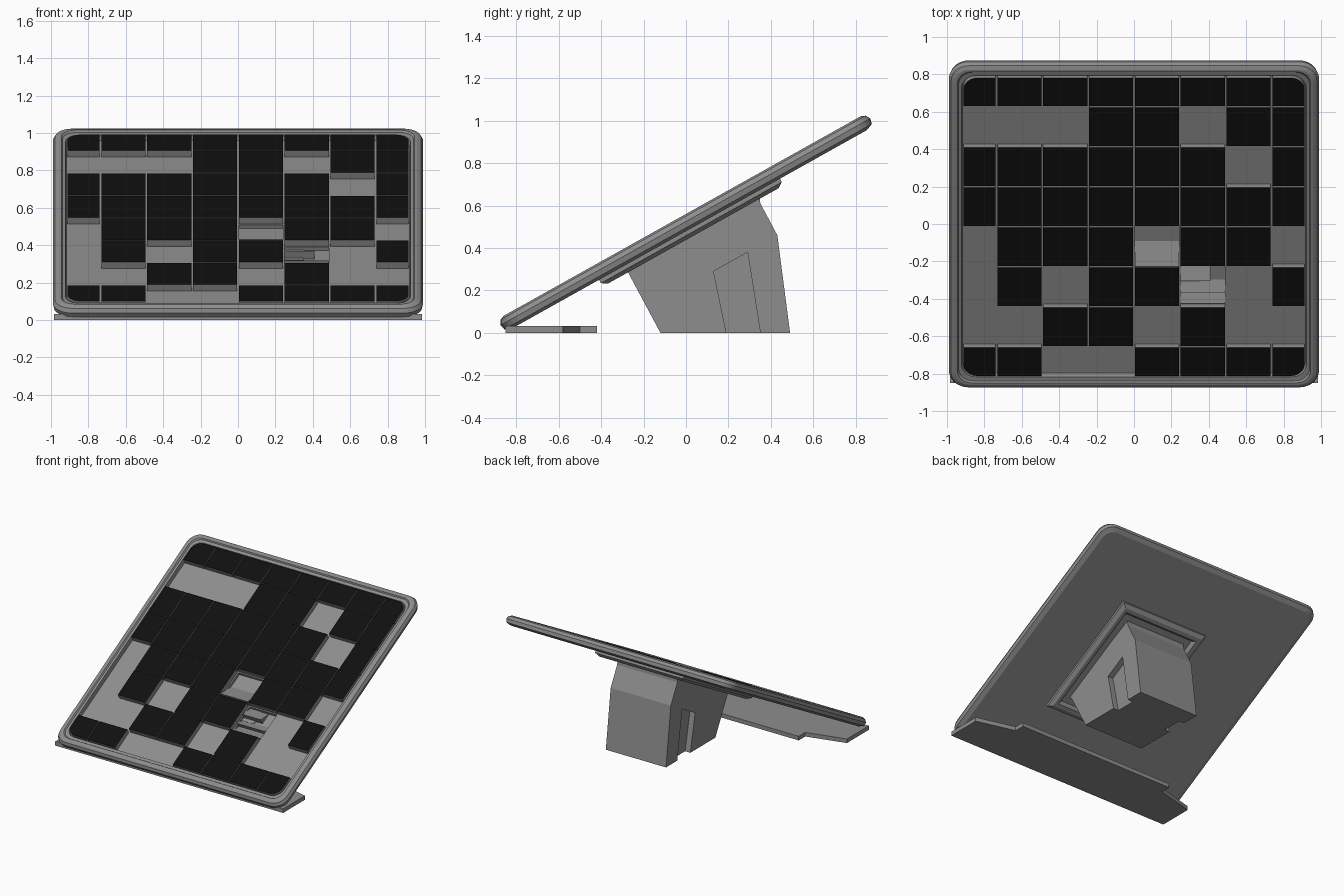
import bpy, bmesh, math
from mathutils import Matrix, Vector

cube = bpy.data.objects.get("Cube")
if cube:
    bpy.data.objects.remove(cube, do_unlink=True)


def material(name, value):
    m = bpy.data.materials.new(name)
    m.use_nodes = True
    m.diffuse_color = (value, value, value, 1)
    m.node_tree.nodes["Principled BSDF"].inputs["Base Color"].default_value = (value, value, value, 1)
    return m


GREY = material("mid_grey", 0.27)
BLACK = material("glossy_black", 0.005)

# Local frame of the tilted panel: x across, y up the slope, z out of its face
TILT = Matrix.Translation((0, 0, 0.518)) @ Matrix.Rotation(math.radians(29.2), 4, "X")
FLAT = Matrix.Identity(4)


def finish(name, bm, matrix, mats=(GREY,)):
    bmesh.ops.recalc_face_normals(bm, faces=bm.faces)
    mesh = bpy.data.meshes.new(name)
    bm.to_mesh(mesh)
    bm.free()
    for m in mats:
        mesh.materials.append(m)
    obj = bpy.data.objects.new(name, mesh)
    bpy.context.collection.objects.link(obj)
    obj.matrix_world = matrix
    return obj


def extrude(bm, points, offset):
    """Closed prism from a 3D outline."""
    face = bm.faces.new([bm.verts.new(p) for p in points])
    new = bmesh.ops.extrude_face_region(bm, geom=[face])["geom"]
    moved = [v for v in new if isinstance(v, bmesh.types.BMVert)]
    bmesh.ops.translate(bm, verts=moved, vec=offset)


def side_prism(name, profile, x0, x1, matrix=FLAT):
    bm = bmesh.new()
    extrude(bm, [(x0, y, z) for y, z in profile], Vector((x1 - x0, 0, 0)))
    return finish(name, bm, matrix)


def corner_arc(x, y, sx, sy, r, steps):
    """Points rounding the corner (x, y) that points towards signs sx, sy."""
    if r <= 0 or steps == 0:
        return [(x, y)]
    start = {(1, 1): 0, (-1, 1): 90, (-1, -1): 180, (1, -1): 270}[(sx, sy)]
    angles = [math.radians(start + 90 * i / steps) for i in range(steps + 1)]
    return [(x - sx * r + r * math.cos(a), y - sy * r + r * math.sin(a)) for a in angles]


CORNERS = [(1, 1), (-1, 1), (-1, -1), (1, -1)]


def loft(name, rings, matrix, cx=0, steps=0):
    """Skin through stacked rounded rectangles (half x, half y, z, radius)."""
    bm = bmesh.new()
    loops = []
    for hx, hy, z, r in rings:
        pts = [p for sx, sy in CORNERS for p in corner_arc(sx * hx, sy * hy, sx, sy, r, steps)]
        loops.append([bm.verts.new((cx + x, y, z)) for x, y in pts])
    n = len(loops[0])
    for a, b in zip(loops, loops[1:]):
        for i in range(n):
            j = (i + 1) % n
            bm.faces.new((a[i], a[j], b[j], b[i]))
    bm.faces.new(loops[0])
    bm.faces.new(loops[-1])
    return finish(name, bm, matrix)


# Tray with a bevelled raised rim
FLOOR, OPEN = -0.008, 0.917
rim = [(0.95, -0.034), (0.984, -0.02), (0.99, 0.006), (0.978, 0.028), (0.957, 0.037),
       (0.945, 0.037), (0.938, 0.027), (0.922, 0.025), (OPEN, FLOOR)]
tray = loft("panel_tray", [(h, h + 0.007 if h > 0.93 else h, w, max(0.075, h - 0.885)) for h, w in rim],
            TILT, steps=6)

# Grid of tiles; the dots mark empty cells
LAYOUT = ["########",
          "...##.##",
          "######.#",
          "########",
          ".###.##.",
          ".#.##..#",
          "..##.#..",
          "##..####"]
PITCH, GAP = 0.245, 0.0045
lines = [-OPEN] + [PITCH * k for k in range(-3, 4)] + [OPEN]


def cell(row, col):
    return lines[col], lines[col + 1], lines[7 - row], lines[8 - row]


bm = bmesh.new()
for row in range(8):
    for col in range(8):
        if LAYOUT[row][col] != "#":
            continue
        x0, x1, y0, y1 = cell(row, col)
        pts = []
        for sx, sy in CORNERS:
            x = x1 - GAP if sx > 0 else x0 + GAP
            y = y1 - GAP if sy > 0 else y0 + GAP
            outer = abs(x) > 0.9 and abs(y) > 0.9
            pts += corner_arc(x, y, sx, sy, 0.075 if outer else 0, 6)
        extrude(bm, [(x, y, FLOOR) for x, y in pts], Vector((0, 0, 0.04)))
tiles = finish("grid_tiles", bm, TILT, (GREY, BLACK))
for p in tiles.data.polygons:
    p.material_index = int(p.normal.z > 0.9)

# Two deeper pockets cut into the tray floor
DEEP = -0.03
for label, (row, col) in {"upper": (4, 4), "lower": (5, 5)}.items():
    x0, x1, y0, y1 = cell(row, col)
    x0, x1, y0, y1 = x0 + GAP, x1 - GAP, y0 + GAP, y1 - GAP
    bm = bmesh.new()
    extrude(bm, [(x0, y0, DEEP), (x1, y0, DEEP), (x1, y1, DEEP), (x0, y1, DEEP)], Vector((0, 0, 0.06)))
    cutter = finish(label + "_pocket_cutter", bm, TILT)
    cutter.hide_render = True
    cutter.hide_set(True)
    cutter.display_type = "WIRE"
    mod = tray.modifiers.new(label + "_pocket", "BOOLEAN")
    mod.operation, mod.object, mod.solver = "DIFFERENCE", cutter, "EXACT"
    # level ledges inside each pocket
    count = 1 if label == "upper" else 2
    run = 0.12 / count
    for i in range(count):
        y = y0 + i * run * 1.15
        side_prism(f"{label}_ledge_{i + 1}",
                   [(y, DEEP), (y + run, DEEP), (y, DEEP + run * 0.56)], x0, x1, TILT)
    if label == "lower":
        side_prism("pocket_block", [(y1 - 0.09, DEEP), (y1, DEEP), (y1 - 0.09, DEEP + 0.045)],
                   x0, x0 + 0.16, TILT)

# Stepped mounting frame under the panel
MID = 0.09
loft("mount_frame", [(0.38, 0.488, -0.03, 0), (0.38, 0.488, -0.052, 0), (0.352, 0.46, -0.07, 0),
                     (0.325, 0.43, -0.07, 0), (0.305, 0.41, -0.045, 0)], TILT, cx=MID)

# Stand: a core with a cheek on each side, each cheek notched at the bottom
top = [(0.49, 0), (0.43, 0.46), (0.35, 0.61), (0.345, 0.65), (-0.31, 0.32), (-0.27, 0.28), (-0.12, 0)]
notch = [(0.19, 0), (0.13, 0.29), (0.29, 0.38), (0.35, 0)]
HALF, DEPTH = 0.26, 0.045
side_prism("stand_core", top, MID - HALF + DEPTH, MID + HALF - DEPTH)
for label, s in (("left", 1), ("right", -1)):
    side_prism(label + "_stand_cheek", top + notch, MID + s * (HALF - DEPTH), MID + s * HALF)

# Ground plate under the front edge
half = [(0.985, -0.85), (0.985, -0.58), (0.68, -0.5), (0.68, -0.42)]
outline = half + [(-x, y) for x, y in reversed(half)]
bm = bmesh.new()
extrude(bm, [(x, y, 0) for x, y in outline], Vector((0, 0, 0.032)))
finish("ground_plate", bm, FLAT)
